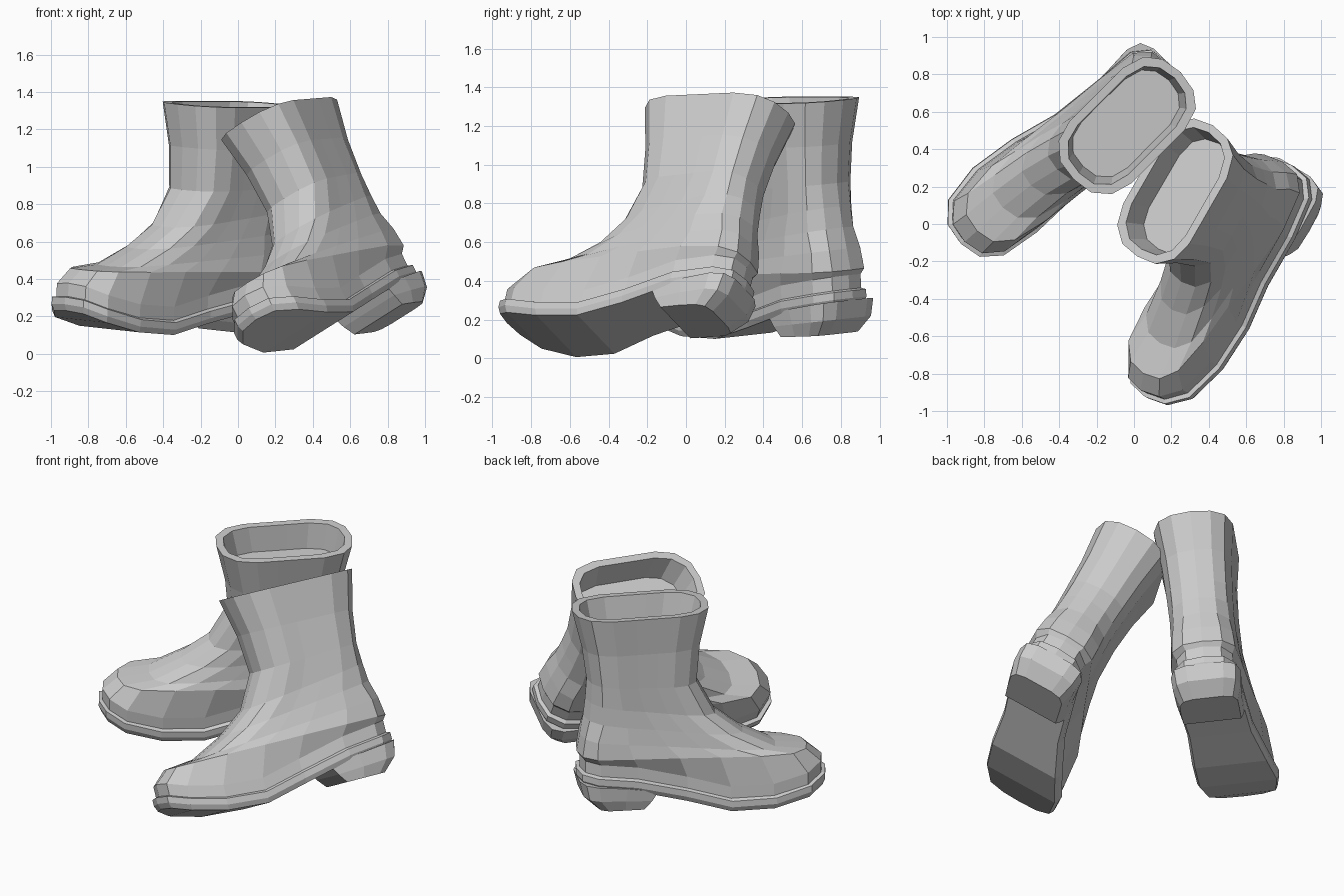
import bpy, bmesh
from mathutils import Vector, Matrix

if "Cube" in bpy.data.objects:
    bpy.data.objects.remove(bpy.data.objects["Cube"])

# Outline templates: (lengthwise, sideways) for one half, toe to heel
FOOT = [(1, 0), (.97, .5), (.84, .86), (.55, 1), (.2, 1), (-.15, 1),
        (-.55, 1), (-.86, .88), (-.975, .55), (-1, 0)]
SHAFT = [(1, 0), (.96, .5), (.78, .86), (.5, 1), (.2, 1), (-.15, 1),
         (-.5, 1), (-.8, .84), (-.95, .5), (-1, 0)]
HEEL = [(1, .97), (.2, 1), (-.55, 1), (-.87, .86), (-1, .52)]

# Foot curves along the length u: underside height, half width, centre line
UNDER = [(-.74, .175), (-.38, .13), (-.12, .065), (.15, 0), (.35, .01), (.57, .055), (.72, .12)]
WIDTH = [(-.74, .215), (-.4, .2), (-.1, .195), (.2, .235), (.5, .247), (.72, .24)]
CENTRE = [(-.4, 0), (-.1, -.035), (.2, -.075), (.5, -.1)]


def curve(table, u):
    if u <= table[0][0]:
        return table[0][1]
    for (a, fa), (b, fb) in zip(table, table[1:]):
        if u <= b:
            return fa + (fb - fa) * (u - a) / (b - a)
    return table[-1][1]


def ring(template, back, front, width, height):
    """Closed outline; width and height are functions of (u, fraction to the front)."""
    half = []
    for p, q in template:
        k = (p + 1) / 2
        u = back + (front - back) * k
        z = height(u, k)
        fade = max(0, min(1, (.9 - z) / .4))
        half.append((u, curve(CENTRE, u) * fade, q * width(u, k), z))
    pts = [Vector((u, c + w, z)) for u, c, w, z in half]
    pts += [Vector((u, c - w, z)) for u, c, w, z in reversed(half) if w > 0]
    return pts


def lerp(a, b):
    return lambda u, k: a + (b - a) * k


def close_outline(bm, vs):
    """Fill an outline with strips running from side to side."""
    i, j = 0, len(vs) - 1
    if len(vs) == 2 * len(FOOT) - 2:      # outline with a middle point at the tip
        bm.faces.new((vs[0], vs[1], vs[-1]))
        i = 1
    while j - i > 2:
        bm.faces.new((vs[i], vs[i + 1], vs[j - 1], vs[j]))
        i, j = i + 1, j - 1
    if j - i == 2:
        bm.faces.new((vs[i], vs[i + 1], vs[j]))


def loft(name, rings, cap_start, cap_end):
    bm = bmesh.new()
    loops = [[bm.verts.new(p) for p in r] for r in rings]
    for a, b in zip(loops, loops[1:]):
        for i in range(len(a)):
            j = (i + 1) % len(a)
            bm.faces.new((a[i], a[j], b[j], b[i]))
    if cap_start:
        close_outline(bm, loops[0])
    if cap_end:
        close_outline(bm, loops[-1])
    bmesh.ops.recalc_face_normals(bm, faces=bm.faces)
    me = bpy.data.meshes.new(name)
    bm.to_mesh(me)
    bm.free()
    return me


def foot_ring(inset, lift):
    return ring(FOOT, -.745 + inset, .725 - inset,
                lambda u, k: curve(WIDTH, u) - inset,
                lambda u, k: curve(UNDER, u) + lift)


# Sole with a narrow welt
sole = loft("sole", [foot_ring(.015, 0), foot_ring(0, .03), foot_ring(0, .068),
                     foot_ring(.02, .078)], True, True)

# Stacked heel, tapering down
heel = loft("heel", [
    ring(HEEL, -.64, -.37, lerp(.17, .175), lerp(.02, .015)),
    ring(HEEL, -.72, -.325, lerp(.205, .185), lerp(.1, .07)),
    ring(HEEL, -.742, -.29, lerp(.212, .19), lambda u, k: curve(UNDER, u) + .02)], True, True)

# Upper: loops climb from the welt over the instep and up the shaft
# (template, back u, back z, front u, front z, back half width, front half width)
LOOPS = [(FOOT, -.74, .35, .615, .335, .212, .205), (FOOT, -.72, .46, .43, .355, .205, .185),
         (SHAFT, -.70, .57, .24, .45, .2, .175), (SHAFT, -.685, .68, .08, .57, .195, .175),
         (SHAFT, -.675, .80, -.025, .77, .195, .195),
         (SHAFT, -.70, 1.0, .0, 1.0, .205, .21),
         (SHAFT, -.755, 1.23, .055, 1.23, .235, .235),
         (SHAFT, -.71, 1.23, .01, 1.23, .19, .19), (SHAFT, -.68, 1.07, -.03, 1.07, .17, .175)]
upper = loft("upper", [foot_ring(.022, .07), foot_ring(.022, .15)] +
             [ring(t, b, f, lerp(wb, wf), lerp(zb, zf))
              for t, b, zb, f, zf, wb, wf in LOOPS], False, True)


def place(prefix, forward, up, origin):
    up = Vector(up).normalized()
    f = Vector(forward)
    f = (f - up * f.dot(up)).normalized()
    side = up.cross(f)
    m = Matrix((f, side, up)).transposed().to_4x4()
    m.translation = origin
    for part in (sole, heel, upper):
        ob = bpy.data.objects.new(prefix + "_" + part.name, part)
        ob.matrix_world = m
        bpy.context.collection.objects.link(ob)


# One boot standing, the other leaning against it
place("standing_boot", (-1, -1, 0), (.055, -.055, 1), (-.352, .346, .108))
place("leaning_boot", (-.5, -.866, -.036), (-.49, .235, 1), (.575, -.38, .158))
